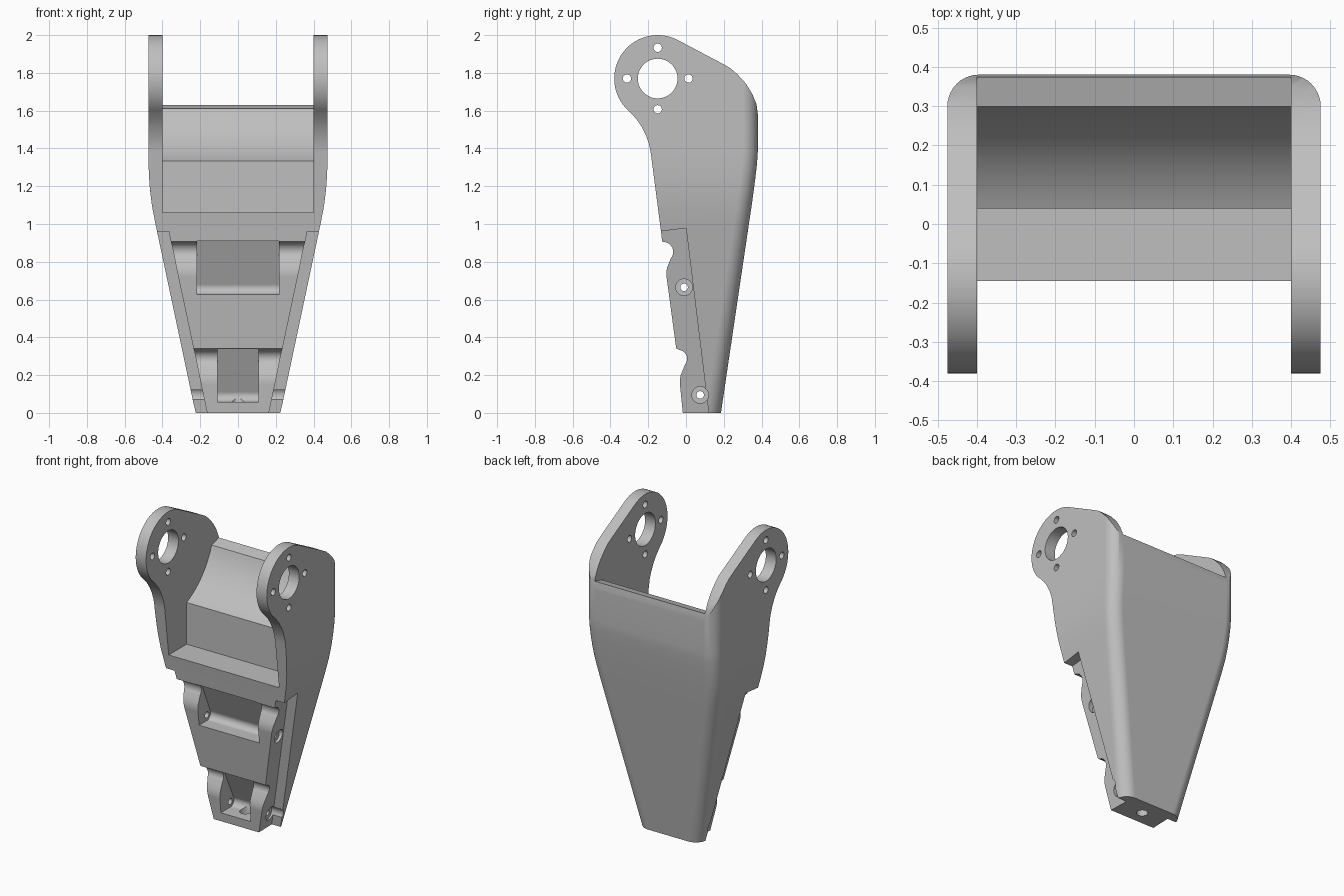
import bpy, bmesh, math
from mathutils import Matrix

if "Cube" in bpy.data.objects:
    bpy.data.objects.remove(bpy.data.objects["Cube"], do_unlink=True)

grey = bpy.data.materials.new("light_grey")
grey.use_nodes = True
grey.diffuse_color = (0.52, 0.52, 0.52, 1)
grey.node_tree.nodes["Principled BSDF"].inputs["Base Color"].default_value = (0.52, 0.52, 0.52, 1)


def arc(cy, cz, r, a0, a1, n):
    """Points on an arc, angles in degrees."""
    angles = [math.radians(a0 + (a1 - a0) * i / n) for i in range(n + 1)]
    return [(cy + r * math.cos(a), cz + r * math.sin(a)) for a in angles]


def loft(name, rings, matrix=None):
    """Closed solid through rings with equal point counts."""
    bm = bmesh.new()
    loops = [[bm.verts.new(p) for p in ring] for ring in rings]
    n = len(loops[0])
    for a, b in zip(loops, loops[1:]):
        for i in range(n):
            j = (i + 1) % n
            bm.faces.new((a[i], a[j], b[j], b[i]))
    bm.faces.new(loops[0])
    bm.faces.new(loops[-1])
    bmesh.ops.recalc_face_normals(bm, faces=bm.faces)
    if matrix:
        bmesh.ops.transform(bm, matrix=matrix, verts=bm.verts)
    mesh = bpy.data.meshes.new(name)
    bm.to_mesh(mesh)
    bm.free()
    mesh.materials.append(grey)
    obj = bpy.data.objects.new(name, mesh)
    bpy.context.collection.objects.link(obj)
    return obj


def side_prism(name, pts, x0, x1):
    """Side profile (y, z) extruded along x."""
    return loft(name, [[(x, y, z) for y, z in pts] for x in (x0, x1)])


def disc(y, z, r, x0, x1, n=32):
    return side_prism("hole_cutter", arc(y, z, r, 0, 360 - 360 / n, n - 1), x0, x1)


def boolean(target, cutter, operation="DIFFERENCE"):
    mod = target.modifiers.new("cut", "BOOLEAN")
    mod.operation = operation
    mod.solver = "EXACT"
    mod.object = cutter
    bpy.context.view_layer.objects.active = target
    bpy.ops.object.modifier_apply(modifier=mod.name)
    bpy.data.objects.remove(cutter, do_unlink=True)


# Tapered envelope with rounded rear corners: (z, half width, rear y)
stations = [(0, .225, .185), (1.0, .437, .333), (1.1, .456, .348), (1.18, .466, .359),
            (1.25, .471, .368), (1.32, .474, .376), (1.38, .475, .38), (2.1, .475, .38)]
R = .08
rings = []
for z, w, back in stations:
    right = arc(w - R, back - R, R, 0, 90, 10)
    left = [(-x, y) for x, y in reversed(right)]
    rings.append([(x, y, z) for x, y in [(w, -.6)] + right + left + [(-w, -.6)]])
body = loft("bracket_body", rings)

# Side silhouette: ears, throat, two knuckle notches
EAR_Y, EAR_Z = -.15, 1.77
outline = [(.6, -.1), (.6, 1.5), (.382, 1.57), (.373, 1.635), (.35, 1.69), (.316, 1.745),
           (.27, 1.795), (.235, 1.825), (.2, 1.845)]
outline += arc(EAR_Y, EAR_Z, .23, 62, 230, 36)
outline += [(-.262, 1.555), (-.235, 1.515), (-.212, 1.47), (-.196, 1.425), (-.187, 1.38)]
outline += [(-.133, .965), (-.126, .907)]
outline += arc(-.12, .853, .052, 85, -40, 12)
outline += [(-.092, .79), (-.1, .77), (-.104, .745), (-.103, .72), (-.052, .342)]
outline += arc(-.04, .287, .046, 82, -40, 12)
outline += [(-.018, .225), (-.028, .2), (-.033, .175), (-.032, .15), (-.017, 0), (-.01, -.1)]
boolean(body, side_prism("silhouette", outline, -1, 1), "INTERSECT")

# Motor cavity between the ears, curved concentric with the ear holes
cavity = [(-.7, 1.06), (.04, 1.06)] + arc(EAR_Y, EAR_Z, .476, -66.5, -19.6, 24)
cavity += [(.5, 1.665), (.5, 2.3), (-.7, 2.3)]
boolean(body, side_prism("cavity_cutter", cavity, -.4, .4))

# Slanted steps that narrow the front along both flanks
tilt = Matrix.Translation((0, .12, 0)) @ Matrix.Rotation(math.atan2(.12, .98), 4, "X")
for s in (-1, 1):
    step = [(.139, -.1), (.367, .985), (.8, .985), (.8, -.1)]
    boolean(body, loft("step_cutter", [[(s * x, y, z) for x, z in step] for y in (-.5, 0)], tilt))

# Joint pockets with pin bores: pin y, pin z, half width, top y, top z, bore start
joints = [(-.01, .665, .218, -.075, .91, .275), (.075, .095, .108, 0, .338, .16)]
for y, z, w, top_y, top_z, seat in joints:
    pocket = [(-.5, z - .037)] + arc(y, z, .037, -90, 25, 10) + [(top_y, top_z), (-.5, top_z)]
    boolean(body, side_prism("pocket_cutter", pocket, -w, w))
    boolean(body, disc(y, z, .02, -.6, .6))
    for s in (-1, 1):
        boolean(body, disc(y, z, .044, s * seat, s * .6))

# Cable hole in the underside
cable = arc(0, .075, .034, 0, 348.75, 31)
boolean(body, loft("cable_cutter", [[(x, y, z) for x, y in cable] for z in (-.1, .09)]))

# Shaft hole and four screw holes through both ears
boolean(body, disc(EAR_Y, EAR_Z, .105, -.6, .6, 48))
for y, z in arc(EAR_Y, EAR_Z, .163, 0, 270, 3):
    boolean(body, disc(y, z, .022, -.6, .6, 24))

# Smooth the curves, keep machined edges sharp
bpy.ops.object.select_all(action="DESELECT")
body.select_set(True)
bpy.context.view_layer.objects.active = body
bpy.ops.object.shade_smooth_by_angle(angle=math.radians(28))
weighted = body.modifiers.new("weighted_normals", "WEIGHTED_NORMAL")
weighted.keep_sharp = True
